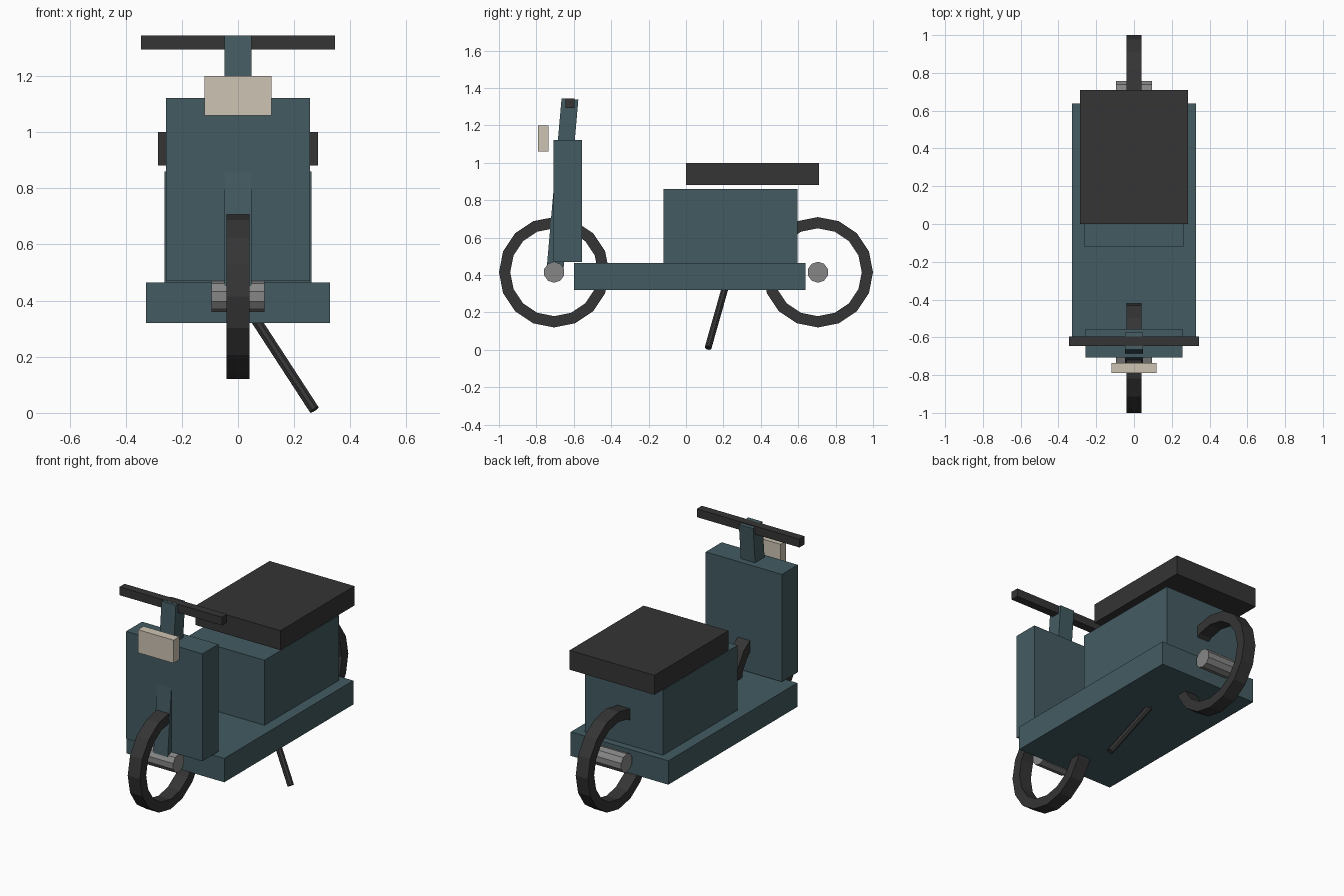
import bpy, bmesh, math
from mathutils import Vector, Matrix

if "Cube" in bpy.data.objects:
    bpy.data.objects.remove(bpy.data.objects["Cube"], do_unlink=True)


def material(name, rgb):
    m = bpy.data.materials.new(name)
    m.use_nodes = True
    m.diffuse_color = (*rgb, 1)
    m.node_tree.nodes["Principled BSDF"].inputs["Base Color"].default_value = (*rgb, 1)
    return m


TEAL = material("teal paint", (0.056, 0.105, 0.122))
BLACK = material("black rubber", (0.035, 0.035, 0.035))
GREY = material("grey metal", (0.24, 0.24, 0.24))
CREAM = material("cream lamp", (0.61, 0.55, 0.45))


def finish(name, bm, mat):
    bmesh.ops.recalc_face_normals(bm, faces=bm.faces)
    mesh = bpy.data.meshes.new(name)
    bm.to_mesh(mesh)
    bm.free()
    mesh.materials.append(mat)
    obj = bpy.data.objects.new(name, mesh)
    bpy.context.collection.objects.link(obj)
    return obj


def box(name, half_x, y0, y1, z0, z1, mat):
    """Box centred on x = 0, given by its y and z limits."""
    bm = bmesh.new()
    place = Matrix.Translation((0, (y0 + y1) / 2, (z0 + z1) / 2))
    size = Matrix.Diagonal((2 * half_x, y1 - y0, z1 - z0, 1))
    bmesh.ops.create_cube(bm, size=1, matrix=place @ size)
    return finish(name, bm, mat)


def rod(name, a, b, radius, sides, mat):
    """Straight prism between two points."""
    a, b = Vector(a), Vector(b)
    turn = (b - a).to_track_quat('Z', 'Y').to_matrix().to_4x4()
    bm = bmesh.new()
    bmesh.ops.create_cone(bm, cap_ends=True, segments=sides, radius1=radius, radius2=radius,
                          depth=(b - a).length, matrix=Matrix.Translation((a + b) / 2) @ turn)
    return finish(name, bm, mat)


def ring(name, y, z, outer, inner, half_x, sides, mat):
    """Flat-sided tyre around the x axis."""
    bm = bmesh.new()
    section = [(outer, -half_x), (outer, half_x), (inner, half_x), (inner, -half_x)]
    loops = []
    for i in range(sides):
        t = math.tau * i / sides
        loops.append([bm.verts.new((x, y + r * math.sin(t), z + r * math.cos(t)))
                      for r, x in section])
    for i in range(sides):
        p, q = loops[i], loops[(i + 1) % sides]
        for k in range(4):
            n = (k + 1) % 4
            bm.faces.new((p[k], p[n], q[n], q[k]))
    return finish(name, bm, mat)


# Wheels
AXLE_Y, AXLE_Z = 0.705, 0.415
for side, y in (("front", -AXLE_Y), ("rear", AXLE_Y)):
    ring(side + "_tyre", y, AXLE_Z, 0.295, 0.235, 0.041, 16, BLACK)
    rod(side + "_hub", (-0.095, y, AXLE_Z), (0.095, y, AXLE_Z), 0.056, 10, GREY)

# Body
box("floor", 0.328, -0.60, 0.638, 0.32, 0.465, TEAL)
box("rear_body", 0.262, -0.12, 0.595, 0.465, 0.86, TEAL)
box("front_shield", 0.256, -0.708, -0.555, 0.47, 1.122, TEAL)
box("seat", 0.285, 0, 0.71, 0.882, 1.0, BLACK)

# Steering
stem = box("steering_stem", 0.048, -0.045, 0.045, -0.465, 0.465, TEAL)
stem.location = (0, -0.661, 0.878)
stem.rotation_euler.x = math.radians(-5)
box("handlebar", 0.345, -0.645, -0.596, 1.294, 1.344, BLACK)
box("headlight", 0.12, -0.79, -0.735, 1.06, 1.20, CREAM)

# Kickstand
rod("kickstand", (0.272, 0.118, 0.011), (0.045, 0.217, 0.36), 0.019, 8, BLACK)
